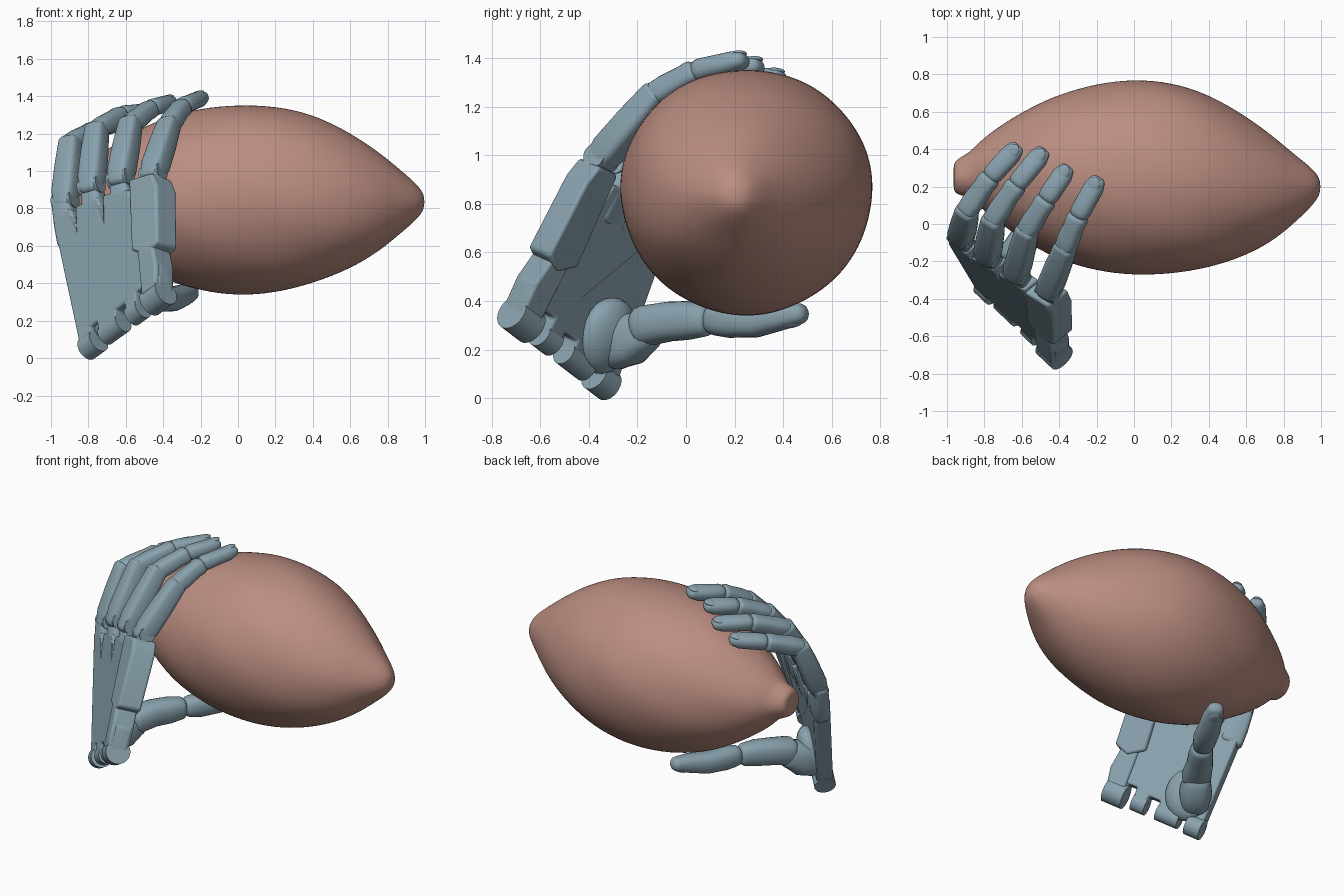
import bpy, bmesh, math
from mathutils import Vector as V, Matrix

if "Cube" in bpy.data.objects:
    bpy.data.objects.remove(bpy.data.objects["Cube"])


def material(name, col):
    m = bpy.data.materials.new(name)
    m.diffuse_color = (*col, 1)
    m.use_nodes = True
    m.node_tree.nodes["Principled BSDF"].inputs["Base Color"].default_value = m.diffuse_color
    return m


METAL = material("hand_grey_blue", (0.25, 0.36, 0.42))
PEEL = material("peel", (0.50, 0.27, 0.22))


def finish(name, bm, mat, angle=40):
    bmesh.ops.recalc_face_normals(bm, faces=bm.faces)
    me = bpy.data.meshes.new(name)
    bm.to_mesh(me)
    bm.free()
    ob = bpy.data.objects.new(name, me)
    bpy.context.collection.objects.link(ob)
    me.materials.append(mat)
    bpy.ops.object.select_all(action='DESELECT')
    ob.select_set(True)
    bpy.context.view_layer.objects.active = ob
    bpy.ops.object.shade_smooth_by_angle(angle=math.radians(angle))
    return ob


def skin(bm, rings):
    vs = [[bm.verts.new(p) for p in r] for r in rings]
    n = len(vs[0])
    for a, b in zip(vs, vs[1:]):
        for i in range(n):
            bm.faces.new((a[i], a[(i + 1) % n], b[(i + 1) % n], b[i]))
    bm.faces.new(vs[0][::-1])
    bm.faces.new(vs[-1])


def limb(name, pts, sizes, side, power=2.6, cap=0.6, n=24):
    """Rounded-box tube through pts; sizes = (half width, half thickness)."""
    pts = [V(p) for p in pts]
    st = []
    for i, p in enumerate(pts):
        t = (pts[min(i + 1, len(pts) - 1)] - pts[max(i - 1, 0)]).normalized()
        st.append((p, t, *sizes[i]))

    def rounded(s, sign):
        p, t, w, h = s
        d = min(w, h) * cap
        return [(p + t * sign * d * (1 - a) ** 0 * (math.sin(a) - 1 + 0), t,
                 w - d * (1 - math.sin(math.pi / 2 - a)), h - d * (1 - math.cos(a)))
                for a in (0, 0.4, 0.8, 1.2, 1.5)]
    st = rounded(st[0], -1)[::-1][::1] + st[1:-1] + rounded(st[-1], 1)
    rings = []
    for p, t, w, h in st:
        s = (side - t * side.dot(t)).normalized()
        u = t.cross(s)
        ring = []
        for k in range(n):
            a = 2 * math.pi * k / n
            c, d = math.cos(a), math.sin(a)
            ring.append(p + s * math.copysign(abs(c) ** (2 / power), c) * w
                        + u * math.copysign(abs(d) ** (2 / power), d) * h)
        rings.append(ring)
    bm = bmesh.new()
    skin(bm, rings)
    return finish(name, bm, METAL, 50)


def ball(name, loc, axes, scale):
    bm = bmesh.new()
    m = Matrix(axes).transposed().to_4x4()
    bmesh.ops.create_uvsphere(bm, u_segments=24, v_segments=14, radius=1,
                              matrix=Matrix.Translation(loc) @ m @ Matrix.Diagonal((*scale, 1)))
    return finish(name, bm, METAL, 60)


def pin(name, loc, axis, r, length):
    bm = bmesh.new()
    q = V((0, 0, 1)).rotation_difference(axis).to_matrix().to_4x4()
    bmesh.ops.create_cone(bm, cap_ends=True, segments=28, radius1=r, radius2=r,
                          depth=length, matrix=Matrix.Translation(loc) @ q)
    return finish(name, bm, METAL)


# lemon: x, radius, centre y, centre z
profile = [(-.965, .05, .25, .86), (-.96, .085, .25, .86), (-.92, .105, .255, .86),
           (-.87, .125, .265, .86), (-.82, .182, .265, .855), (-.70, .274, .265, .85),
           (-.55, .37, .26, .85), (-.40, .445, .255, .85), (-.2, .503, .25, .85),
           (0, .526, .25, .85), (.2, .514, .245, .85), (.4, .466, .225, .85),
           (.6, .374, .2, .84), (.75, .276, .19, .835), (.85, .19, .19, .835),
           (.92, .13, .195, .835), (.975, .075, .2, .835), (.997, .03, .2, .835)]
rings = []
for x, r, cy, cz in profile:
    ring = []
    for k in range(40):
        a = 2 * math.pi * k / 40
        rr = r * (1 + .008 * math.sin(3 * a + 4 * x) + .006 * math.sin(7 * a - 9 * x))
        ring.append((x, cy + rr * math.cos(a), cz + rr * .975 * math.sin(a)))
    rings.append(ring)
bm = bmesh.new()
skin(bm, rings)
lemon = finish("lemon", bm, PEEL, 180)
lemon.modifiers.new("smooth", 'SUBSURF').levels = 2
lemon.modifiers["smooth"].render_levels = 2

# palm frame: wrist and knuckle corners, index side then little side
A, B = V((-.42, -.685, .33)), V((-.78, -.345, .07))
C, D = V((-.455, -.36, .97)), V((-.935, -.07, .83))
ACROSS = (D - C).normalized()
WRIST = (B - A).normalized()
N = (B - A).cross(C - A).normalized()


def palm(u, v, t=0):
    return A.lerp(B, u).lerp(C.lerp(D, u), v) + N * t


def plate(name, outline, lo, hi, bevel=.015):
    bm = bmesh.new()
    f = bm.faces.new([bm.verts.new(palm(u, v, lo)) for u, v in outline])
    ex = bmesh.ops.extrude_face_region(bm, geom=[f])
    bmesh.ops.translate(bm, vec=N * (hi - lo),
                        verts=[g for g in ex['geom'] if isinstance(g, bmesh.types.BMVert)])
    ob = finish(name, bm, METAL)
    m = ob.modifiers.new("bevel", 'BEVEL')
    m.width, m.segments = bevel, 3


# palm shell with wrist notches and slits between the knuckles
plate("palm", [(-.09, 0), (.13, 0), (.13, .11), (.24, .11), (.24, .0), (.40, .0),
               (.40, .08), (.54, .08), (.54, 0), (.80, 0), (.80, .08), (.90, .08),
               (.90, 0), (1.08, 0), (1.08, .90), (.87, .92), (.84, .80), (.81, .92),
               (.55, .94), (.52, .80), (.49, .94), (.2, .92), (.12, .45),
               (-.02, .36), (-.12, .2)], -.052, .05, .012)
# raised index side and wrist blocks
plate("index_block", [(-.14, .38), (.02, .33), (.20, .42), (.16, .98), (-.10, .98),
                      (-.15, .86)], -.075, .07, .015)
plate("wrist_block", [(-.09, .02), (.12, .02), (.13, .43), (-.06, .42), (-.11, .2)],
      -.074, .06, .015)
# wrist lugs
for i, (u, r, w) in enumerate([(.02, .076, .13), (.32, .058, .09), (.67, .056, .15),
                               (.99, .066, .10)]):
    pin("wrist_lug_%d" % i, palm(u, 0), WRIST, r, w)

# fingers: knuckle, middle joint, end joint, tip
fingers = {
    "index": [(-.455, -.35, .985), (-.37, -.13, 1.245), (-.30, .04, 1.345), (-.185, .25, 1.395)],
    "middle": [(-.63, -.26, .96), (-.575, -.04, 1.25), (-.47, .13, 1.335), (-.35, .31, 1.37)],
    "ring": [(-.785, -.165, .92), (-.755, .02, 1.22), (-.63, .21, 1.30), (-.475, .40, 1.32)],
    "little": [(-.925, -.07, .84), (-.895, .07, 1.15), (-.77, .25, 1.22), (-.615, .42, 1.26)]}
for i, (name, pts) in enumerate(fingers.items()):
    k, m, e, t = map(V, pts)
    # knuckle end of the palm bone
    u = (0, .35, .67, 1)[i]
    limb(name + "_palm_bone", [palm(u, .7), palm(u, .85), palm(u, 1.04)],
         [(.07, .05), (.068, .05), (.056, .05)], ACROSS, 4)
    pin(name + "_knuckle_pin", k, ACROSS, .05, .12)
    limb(name + "_near_bone", [k - (m - k) * .14, k.lerp(m, .15), k.lerp(m, .6), k.lerp(m, 1.1)],
         [(.056, .054), (.069, .066), (.066, .063), (.059, .055)], ACROSS, 3.6)
    limb(name + "_middle_bone", [m - (e - m) * .1, m.lerp(e, .3), m.lerp(e, .7), e.lerp(t, .05)],
         [(.055, .051), (.06, .054), (.054, .049), (.058, .051)], ACROSS, 2.8)
    limb(name + "_end_bone", [e - (t - e) * .06, e.lerp(t, .3), e.lerp(t, .75), t],
         [(.054, .048), (.055, .046), (.055, .044), (.046, .035)], ACROSS, 2.4, .9)
    # fingernail
    d = (t - e).normalized()
    s = (ACROSS - d * ACROSS.dot(d)).normalized()
    out = d.cross(s)
    if out.z < 0:
        out = -out
    ball(name + "_nail", e.lerp(t, .79) + out * .030, (d, s, out), (.05, .036, .014))

# thumb mound, bones and nail
UP = V((0, 0, 1))
ball("thumb_mound", palm(.80, .20, .05), (WRIST, (C - A).normalized(), N), (.14, .16, .08))
limb("thumb_web", [(-.76, -.34, .17), (-.69, -.24, .24), (-.62, -.13, .30)],
     [(.09, .09), (.11, .10), (.09, .085)], UP, 2.6, .8)
limb("thumb_near_bone", [(-.66, -.21, .29), (-.58, -.07, .315), (-.52, .01, .32), (-.46, .10, .322)],
     [(.085, .09), (.082, .08), (.08, .075), (.07, .067)], UP, 2.4)
limb("thumb_end_bone", [(-.47, .08, .325), (-.41, .18, .32), (-.35, .29, .316),
                        (-.29, .40, .338), (-.242, .497, .352)],
     [(.066, .064), (.072, .071), (.066, .07), (.056, .062), (.044, .05)], UP, 2.4, .9)
d = V((.045, .09, .016)).normalized()
s = d.cross(UP).normalized()
ball("thumb_nail", V((-.277, .43, .302)), (d, s, d.cross(s)), (.05, .038, .014))
